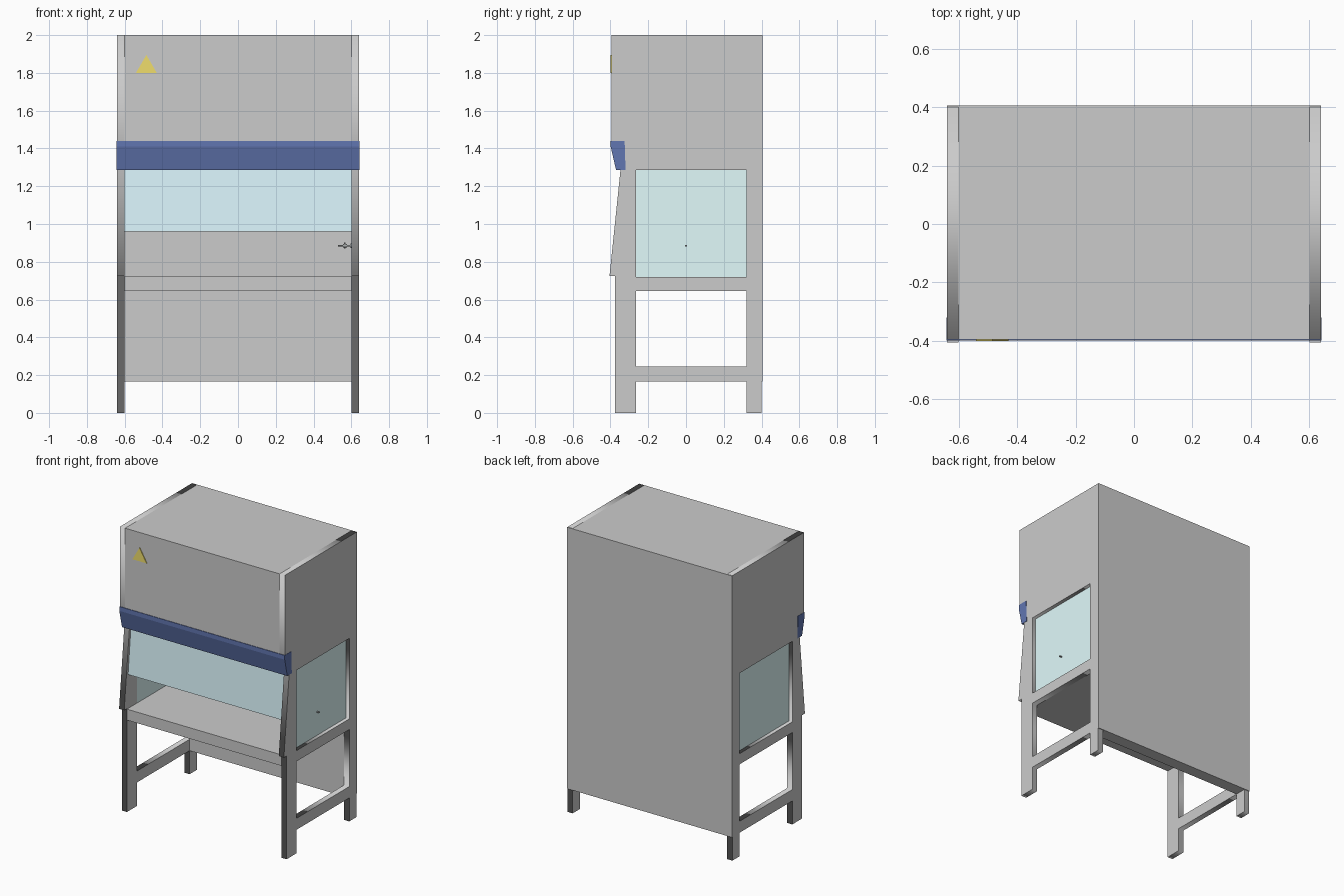
import bpy, bmesh, math
from mathutils import Matrix

if "Cube" in bpy.data.objects:
    bpy.data.objects.remove(bpy.data.objects["Cube"])


def material(name, rgb):
    m = bpy.data.materials.new(name)
    m.diffuse_color = (*rgb, 1)
    m.use_nodes = True
    m.node_tree.nodes["Principled BSDF"].inputs["Base Color"].default_value = m.diffuse_color
    return m


BLUE = material("navy", (0.12, 0.18, 0.44))
YELLOW = material("yellow", (0.87, 0.73, 0.15))
SIDE_GLASS = material("side_glass", (0.75, 0.96, 0.97))
FRONT_GLASS = material("front_glass", (0.68, 0.88, 0.94))
METAL = material("dark_metal", (0.38, 0.40, 0.40))


def finish(name, bm, mat=None):
    bmesh.ops.recalc_face_normals(bm, faces=bm.faces)
    me = bpy.data.meshes.new(name)
    bm.to_mesh(me)
    bm.free()
    ob = bpy.data.objects.new(name, me)
    bpy.context.collection.objects.link(ob)
    if mat:
        me.materials.append(mat)
    return ob


def prism(name, base, shift, mat=None):
    """Extrude a flat outline of 3D points along a vector."""
    bm = bmesh.new()
    face = bm.faces.new([bm.verts.new(p) for p in base])
    ext = bmesh.ops.extrude_face_region(bm, geom=[face])
    verts = [v for v in ext["geom"] if isinstance(v, bmesh.types.BMVert)]
    bmesh.ops.translate(bm, verts=verts, vec=shift)
    return finish(name, bm, mat)


def side_prism(name, yz, x0, x1, mat=None):
    return prism(name, [(x0, y, z) for y, z in yz], (x1 - x0, 0, 0), mat)


def rect(y0, y1, z0, z1):
    return [(y0, z0), (y1, z0), (y1, z1), (y0, z1)]


# Side frames: legs, rails and window surround cut as one profile
outline = [(-0.375, 0), (-0.265, 0), (-0.265, 0.165), (0.32, 0.165), (0.32, 0),
           (0.40, 0), (0.40, 2), (-0.395, 2), (-0.395, 1.41), (-0.347, 1.285),
           (-0.405, 0.725), (-0.375, 0.725)]
holes = [rect(-0.265, 0.32, 0.245, 0.645), rect(-0.265, 0.32, 0.72, 1.285)]


def side_frame(name, x):
    cu = bpy.data.curves.new(name, "CURVE")
    cu.dimensions = "2D"
    cu.fill_mode = "BOTH"
    cu.extrude = 0.02
    for pts in [outline] + holes:
        sp = cu.splines.new("POLY")
        sp.points.add(len(pts) - 1)
        for p, (y, z) in zip(sp.points, pts):
            p.co = (y, z, 0, 1)
        sp.use_cyclic_u = True
    ob = bpy.data.objects.new(name, cu)
    bpy.context.collection.objects.link(ob)
    ob.matrix_world = Matrix(((0, 0, 1, x), (1, 0, 0, 0), (0, 1, 0, 0), (0, 0, 0, 1)))
    bpy.ops.object.select_all(action="DESELECT")
    ob.select_set(True)
    bpy.context.view_layer.objects.active = ob
    bpy.ops.object.convert(target="MESH")


for side, s in (("left", -1), ("right", 1)):
    side_frame(side + "_frame", s * 0.62)
    side_prism(side + "_window", rect(-0.265, 0.32, 0.72, 1.285),
               s * 0.602, s * 0.614, SIDE_GLASS)

# Upper housing, back wall and worktop
side_prism("upper_housing", [(-0.395, 2), (-0.395, 1.41), (-0.347, 1.285),
                             (0.40, 1.285), (0.40, 2)], -0.6, 0.6)
side_prism("back_wall", rect(0.32, 0.40, 0.165, 1.285), -0.6, 0.6)
side_prism("back_sheet", rect(0.40, 0.405, 0.165, 2), -0.64, 0.64)
side_prism("worktop", rect(-0.375, 0.32, 0.645, 0.722), -0.6, 0.6)

# Sloping front sash
side_prism("front_sash", [(-0.362, 0.96), (-0.352, 0.96), (-0.32, 1.29), (-0.33, 1.29)],
           -0.6, 0.6, FRONT_GLASS)

# Blue control band
side_prism("control_band", [(-0.399, 1.44), (-0.325, 1.44), (-0.32, 1.285),
                            (-0.37, 1.285), (-0.399, 1.41)], -0.642, 0.642, BLUE)

# Warning triangle plate
prism("warning_plate", [(-0.54, -0.395, 1.80), (-0.43, -0.395, 1.80),
                        (-0.485, -0.395, 1.895)], (0, -0.005, 0), YELLOW)

# Service tap through the right window: stacked round sections along x, plus a knob
bm = bmesh.new()
for x0, x1, r0, r1 in ((0.53, 0.56, 0.003, 0.005), (0.555, 0.578, 0.009, 0.009),
                       (0.578, 0.595, 0.005, 0.005), (0.595, 0.603, 0.011, 0.011),
                       (0.60, 0.632, 0.005, 0.005)):
    m = Matrix.Translation(((x0 + x1) / 2, 0, 0.885)) @ Matrix.Rotation(math.pi / 2, 4, "Y")
    bmesh.ops.create_cone(bm, cap_ends=True, segments=16, radius1=r0, radius2=r1,
                          depth=x1 - x0, matrix=m)
bmesh.ops.create_cone(bm, cap_ends=True, segments=12, radius1=0.004, radius2=0.004,
                      depth=0.032, matrix=Matrix.Translation((0.566, 0, 0.885)))
tap = finish("service_tap", bm, METAL)
bpy.ops.object.select_all(action="DESELECT")
tap.select_set(True)
bpy.context.view_layer.objects.active = tap
bpy.ops.object.shade_smooth_by_angle(angle=math.radians(35))
